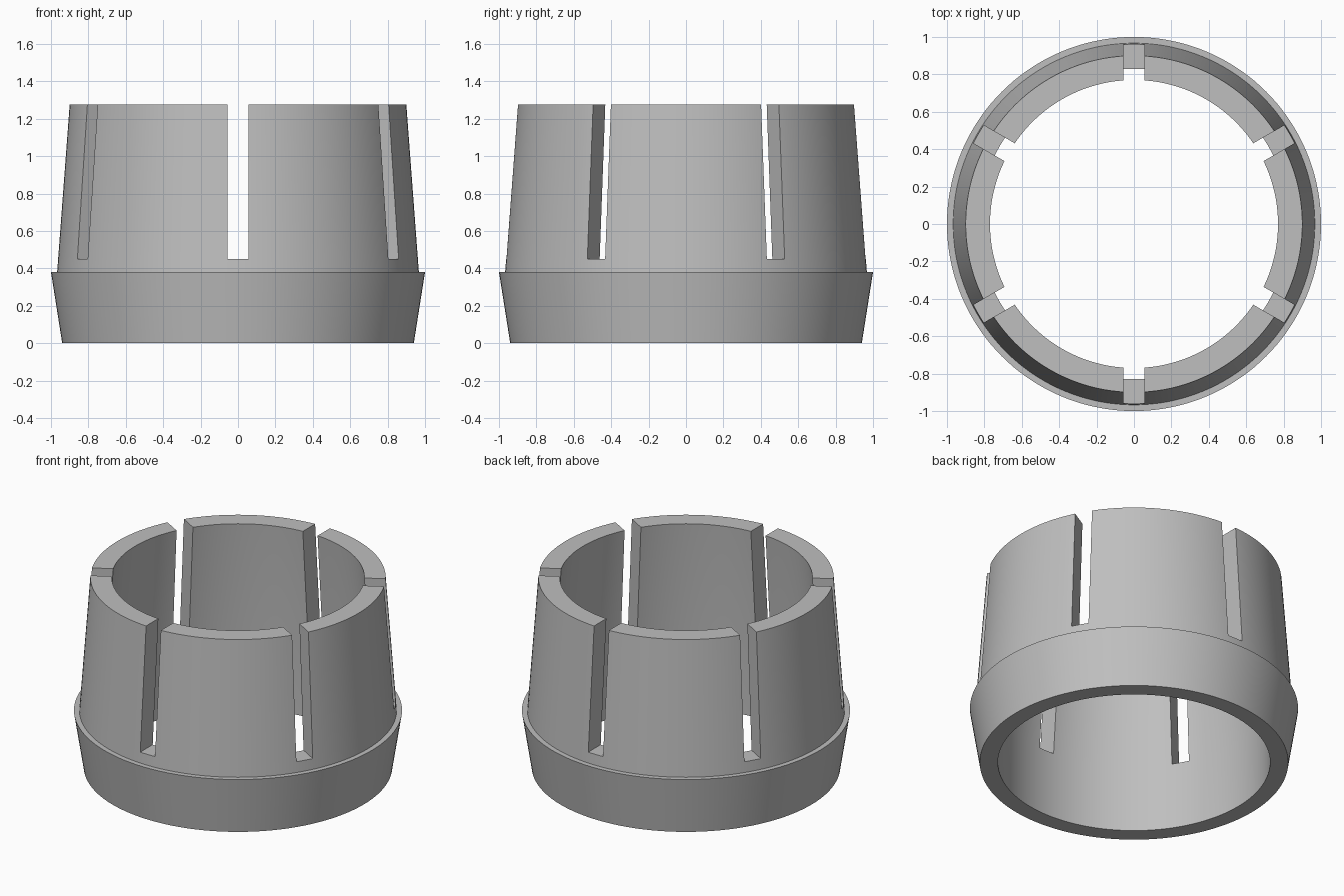
import bpy, bmesh, math
from mathutils import Matrix

if "Cube" in bpy.data.objects:
    bpy.data.objects.remove(bpy.data.objects["Cube"], do_unlink=True)

SEGMENTS = 144
HEIGHT = 1.275
SLOT_FLOOR = 0.45
SLOT_WIDTH = 0.11

# Closed wall section as (radius, height)
PROFILE = [(0.94, 0), (1.0, 0.38), (0.967, 0.38), (0.9, HEIGHT),
           (0.77, HEIGHT), (0.83, SLOT_FLOOR), (0.83, 0)]


def make_object(name, bm):
    bmesh.ops.recalc_face_normals(bm, faces=bm.faces)
    mesh = bpy.data.meshes.new(name)
    bm.to_mesh(mesh)
    bm.free()
    obj = bpy.data.objects.new(name, mesh)
    bpy.context.collection.objects.link(obj)
    return obj


# Tapered collar: revolve the wall section into a closed ring
bm = bmesh.new()
rings = []
for i in range(SEGMENTS):
    a = math.tau * i / SEGMENTS
    rings.append([bm.verts.new((r * math.cos(a), r * math.sin(a), z)) for r, z in PROFILE])
for i, ring in enumerate(rings):
    following = rings[(i + 1) % SEGMENTS]
    for j in range(len(PROFILE)):
        k = (j + 1) % len(PROFILE)
        bm.faces.new((ring[j], following[j], following[k], ring[k]))
collar = make_object("slotted_collar", bm)

grey = bpy.data.materials.new("plain grey")
grey.use_nodes = True
colour = (0.52, 0.52, 0.52, 1)
grey.diffuse_color = colour
grey.node_tree.nodes["Principled BSDF"].inputs["Base Color"].default_value = colour
collar.data.materials.append(grey)

bpy.ops.object.select_all(action="DESELECT")
bpy.context.view_layer.objects.active = collar
collar.select_set(True)

# Six slots: three bars across the diameter, cut from the upper wall
for degrees in (30, 90, 150):
    bm = bmesh.new()
    bmesh.ops.create_cube(bm, size=1)
    bmesh.ops.scale(bm, vec=(3, SLOT_WIDTH, 1), verts=bm.verts)
    bmesh.ops.translate(bm, vec=(0, 0, SLOT_FLOOR + 0.5), verts=bm.verts)
    bmesh.ops.rotate(bm, matrix=Matrix.Rotation(math.radians(degrees), 3, "Z"), verts=bm.verts)
    cutter = make_object("slot_cutter", bm)
    cutter.hide_render = True
    cut = collar.modifiers.new("slot", "BOOLEAN")
    cut.operation = "DIFFERENCE"
    cut.solver = "EXACT"
    cut.object = cutter
    bpy.ops.object.modifier_apply(modifier=cut.name)
    bpy.data.objects.remove(cutter, do_unlink=True)

bpy.ops.object.shade_smooth_by_angle(angle=math.radians(25))
